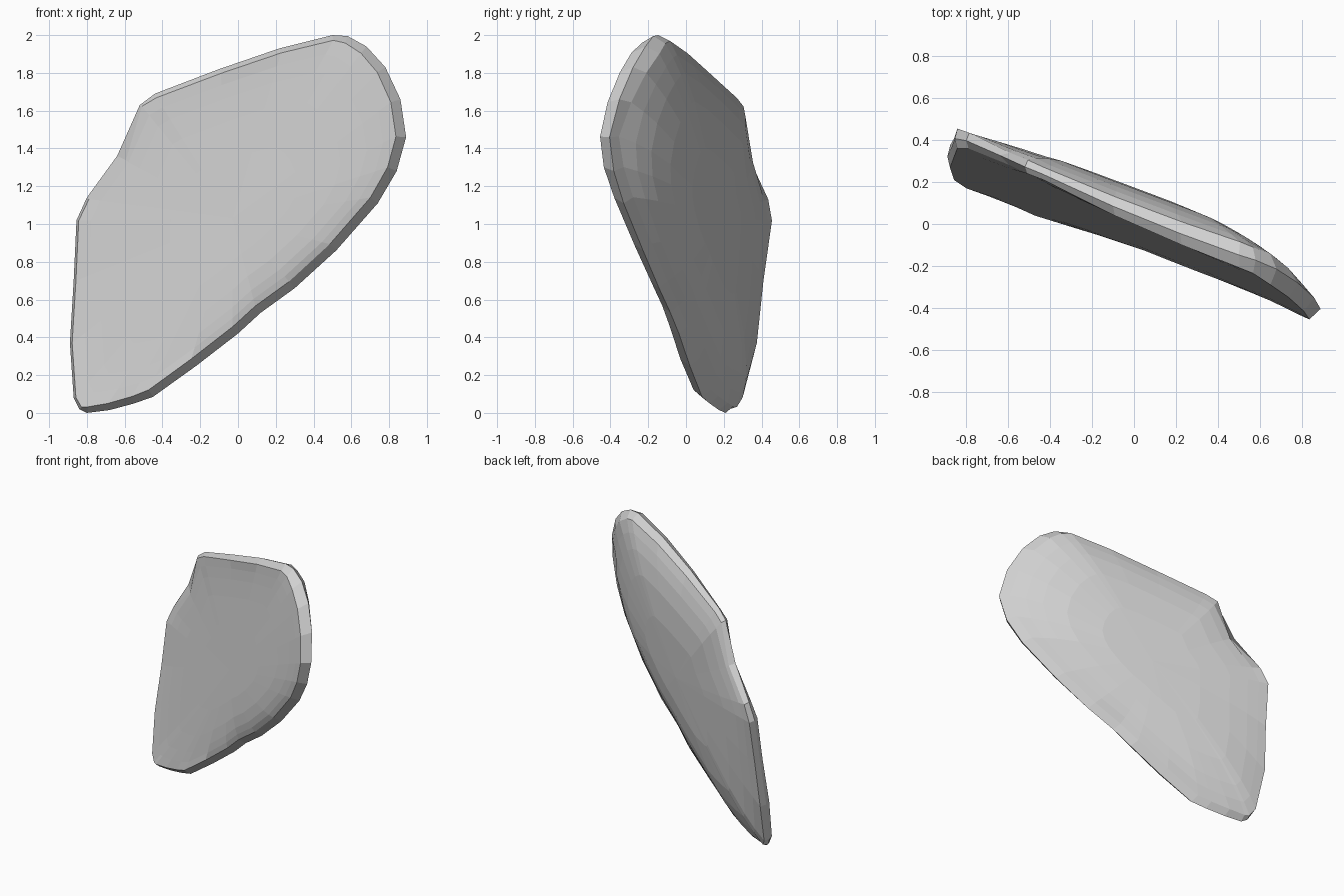
import bpy, bmesh
from mathutils import Vector

if "Cube" in bpy.data.objects:
    bpy.data.objects.remove(bpy.data.objects["Cube"])

# Slab outline: x, z, front-edge y, back-edge y
OUTLINE = [
    (-.80, .00, .17, .25), (-.68, .015, .13, .22), (-.55, .05, .08, .17),
    (-.45, .085, .04, .13), (-.22, .25, -.03, .07), (0, .42, -.085, .01),
    (.12, .53, -.125, -.04), (.30, .66, -.185, -.10), (.52, .86, -.275, -.18),
    (.74, 1.11, -.38, -.28), (.84, 1.28, -.435, -.33), (.89, 1.46, -.455, -.355),
    (.86, 1.66, -.415, -.29), (.78, 1.83, -.35, -.21), (.68, 1.94, -.29, -.14),
    (.58, 1.995, -.235, -.11), (.50, 2.0, -.21, -.085), (.22, 1.93, -.10, .01),
    (-.10, 1.82, .04, .13), (-.44, 1.69, .21, .27), (-.52, 1.63, .24, .305),
    (-.64, 1.36, .30, .355), (-.80, 1.14, .36, .435), (-.855, 1.02, .36, .455),
    (-.87, .70, .32, .41), (-.89, .37, .27, .375), (-.87, .08, .21, .30),
    (-.84, .02, .19, .27),
]
N = len(OUTLINE)
NOTCH = 21              # outline point at the chipped side
CX, CZ = -.03, 1.03     # middle of the broad faces
bm = bmesh.new()


def inset(i, amount):
    """Outline point moved inward along its outline normal."""
    a, b = OUTLINE[i - 1], OUTLINE[(i + 1) % N]
    n = Vector((b[1] - a[1], a[0] - b[0])).normalized()
    d = max(.012, amount + .022 * n.x)
    return OUTLINE[i][0] - n.x * d, OUTLINE[i][1] - n.y * d


def bridge(a, b):
    for i in range(N):
        j = (i + 1) % N
        bm.faces.new((a[i], a[j], b[j], b[i]))


def build_side(col, centre_y, slope_x, slope_z, power, amount, rim):
    """Chamfer from the rim, then a broad face made of shrinking rings."""
    def plane(x, z):
        return slope_x * x + slope_z * z

    edge = [inset(i, amount) for i in range(N)]
    devs = [OUTLINE[i][col] - plane(*edge[i]) for i in range(N)]
    centre_dev = centre_y - plane(CX, CZ)
    prev = rim
    for s in (1, .92, .82, .66, .4):
        ring = []
        for i, (ex, ez) in enumerate(edge):
            x, z = CX + (ex - CX) * s, CZ + (ez - CZ) * s
            if i == NOTCH and s == 1:
                x += .035
                z -= .015
            k = s ** power
            ring.append(bm.verts.new((x, plane(x, z) + devs[i] * k + centre_dev * (1 - k), z)))
        bridge(prev, ring)
        prev = ring
        # even out the edge irregularities towards the middle
        devs = [(devs[i - 1] + 2 * devs[i] + devs[(i + 1) % N]) / 4 for i in range(N)]
    tip = bm.verts.new((CX, centre_y, CZ))
    for i in range(N):
        bm.faces.new((prev[i], prev[(i + 1) % N], tip))


# Outer rim, then front and back faces
rim = [bm.verts.new((x, (f + b) / 2, z)) for x, z, f, b in OUTLINE]
build_side(2, -.06, -.49, .12, 4, .032, rim)
build_side(3, .165, -.40, .08, 3.5, .035, rim)
bmesh.ops.recalc_face_normals(bm, faces=bm.faces)

mesh = bpy.data.meshes.new("stone_slab")
bm.to_mesh(mesh)
bm.free()
slab = bpy.data.objects.new("stone_slab", mesh)
bpy.context.collection.objects.link(slab)

grey = bpy.data.materials.new("stone grey")
grey.diffuse_color = (.63, .63, .63, 1)
grey.use_nodes = True
grey.node_tree.nodes["Principled BSDF"].inputs["Base Color"].default_value = grey.diffuse_color
mesh.materials.append(grey)
